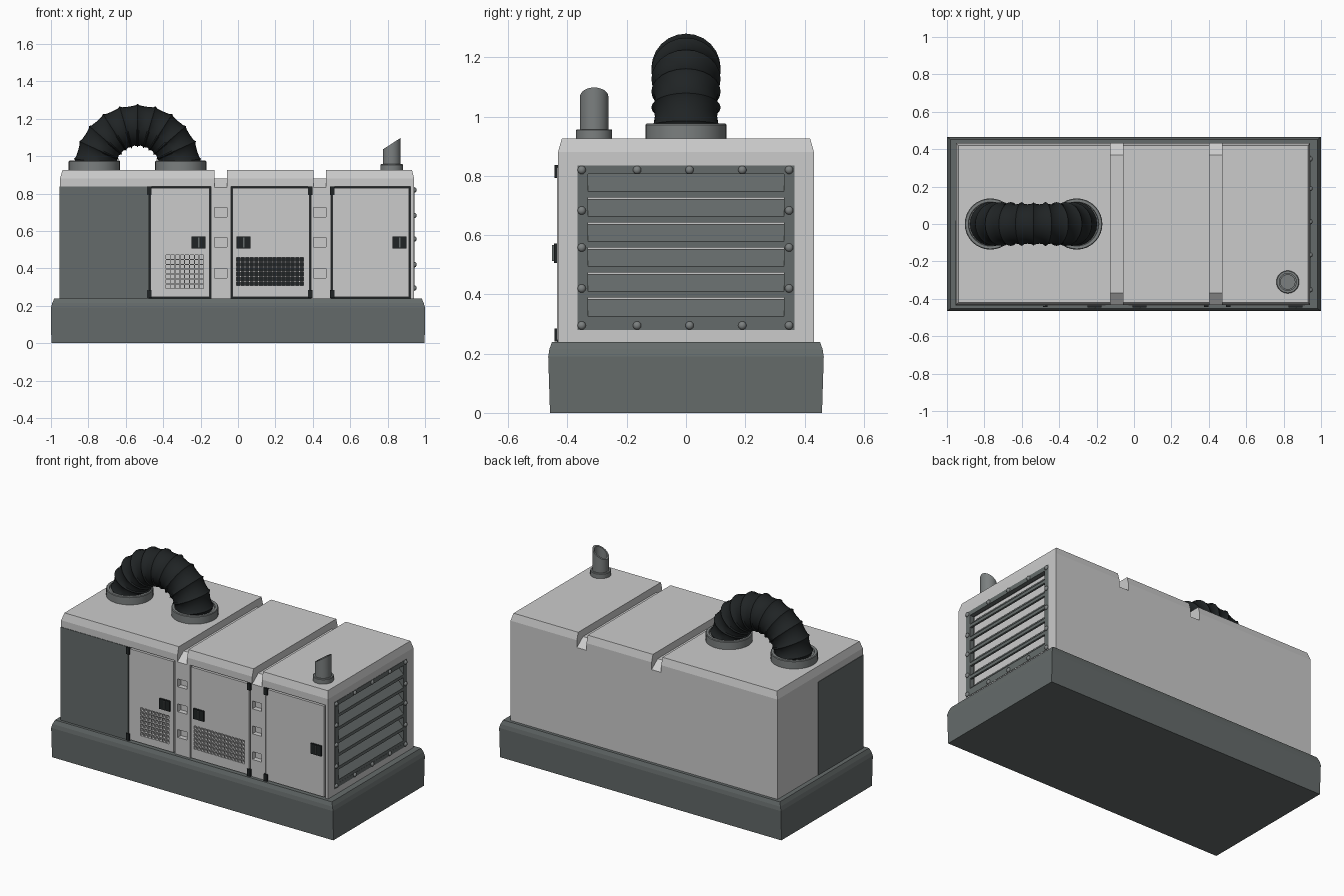
import bpy, bmesh, math
from mathutils import Vector, Matrix

if "Cube" in bpy.data.objects:
    bpy.data.objects.remove(bpy.data.objects["Cube"])


def material(name, rgb):
    m = bpy.data.materials.new(name)
    m.diffuse_color = (*rgb, 1)
    m.use_nodes = True
    m.node_tree.nodes["Principled BSDF"].inputs["Base Color"].default_value = m.diffuse_color
    return m


DARK = material("dark_grey", (0.13, 0.148, 0.146))
STEEL = material("steel_grey", (0.2, 0.215, 0.215))
BLACK = material("black", (0.014, 0.017, 0.018))


def finish(name, bm, mat=None, smooth=False):
    bmesh.ops.recalc_face_normals(bm, faces=bm.faces)
    me = bpy.data.meshes.new(name)
    bm.to_mesh(me)
    bm.free()
    ob = bpy.data.objects.new(name, me)
    bpy.context.collection.objects.link(ob)
    if mat:
        me.materials.append(mat)
    if smooth:
        bpy.ops.object.select_all(action='DESELECT')
        ob.select_set(True)
        bpy.context.view_layer.objects.active = ob
        bpy.ops.object.shade_smooth_by_angle(angle=math.radians(35))
    return ob


def loft(bm, rings, cap=True):
    vs = [[bm.verts.new(p) for p in r] for r in rings]
    n = len(vs[0])
    for a, b in zip(vs, vs[1:]):
        for i in range(n):
            bm.faces.new((a[i], a[(i + 1) % n], b[(i + 1) % n], b[i]))
    if cap:
        bm.faces.new(vs[0])
        bm.faces.new(vs[-1])


def rect(x0, x1, hy, z):
    return [(x0, -hy, z), (x1, -hy, z), (x1, hy, z), (x0, hy, z)]


def boxes(name, items, mat=None):
    bm = bmesh.new()
    for x0, x1, y0, y1, z0, z1 in items:
        loft(bm, [[(x0, y0, z), (x1, y0, z), (x1, y1, z), (x0, y1, z)] for z in (z0, z1)])
    return finish(name, bm, mat)


def circle(x, y, z, r, n=32):
    return [(x + r * math.cos(2 * math.pi * i / n), y + r * math.sin(2 * math.pi * i / n), z) for i in range(n)]


def cut(ob, cutter):
    m = ob.modifiers.new("cut", 'BOOLEAN')
    m.operation, m.solver, m.object = 'DIFFERENCE', 'EXACT', cutter
    bpy.context.view_layer.objects.active = ob
    bpy.ops.object.modifier_apply(modifier=m.name)
    bpy.data.objects.remove(cutter)


# Base skid
bm = bmesh.new()
loft(bm, [rect(-0.998, 0.998, 0.459, 0), rect(-1, 1, 0.465, 0.19),
          rect(-0.993, 0.993, 0.461, 0.215), rect(-0.982, 0.982, 0.452, 0.24)])
finish("base_skid", bm, DARK)

# Enclosure with bevelled roof edge
bm = bmesh.new()
loft(bm, [rect(-0.952, 0.942, 0.432, 0.2), rect(-0.952, 0.942, 0.432, 0.88),
          rect(-0.938, 0.93, 0.419, 0.926)])
body = finish("enclosure", bm)

# Roof channels, sloping down at both ends
CHANNELS = (-0.0925, 0.4375)
for cx in CHANNELS:
    bm = bmesh.new()
    prof = [(-0.5, 0.7825), (-0.37, 0.88), (0.37, 0.88), (0.5, 0.7825), (0.5, 1), (-0.5, 1)]
    loft(bm, [[(x, y, z) for y, z in prof] for x in (cx - 0.034, cx + 0.034)])
    cut(body, finish("channel_cutter", bm))

# Door recesses, pillar pockets and louver opening
DOORS = [(-0.475, -0.145), (-0.037, 0.39), (0.497, 0.922)]
cutters = [(a, b, -0.6, -0.395, 0.236, 0.837) for a, b in DOORS]
cutters += [(c - 0.033, c + 0.033, -0.6, -0.40, z - 0.025, z + 0.025)
            for c in CHANNELS for z in (0.70, 0.54, 0.375)]
cutters.append((0.88, 1.2, -0.366, 0.366, 0.28, 0.835))
cut(body, boxes("opening_cutter", cutters))

# Dark corner panel wrapping front and left side
boxes("corner_panel", [(-0.955, -0.475, -0.435, 0.02, 0.236, 0.837)], DARK)

# Doors with black seals
boxes("door_seals", [(a, b, -0.406, -0.394, 0.236, 0.837) for a, b in DOORS], BLACK)
doors = [boxes("door_%d" % (i + 1), [(a + 0.008, b - 0.008, -0.435, -0.405, 0.246, 0.829)])
         for i, (a, b) in enumerate(DOORS)]


def grille(door, x0, x1, z0, z1, nx, nz, back):
    px, pz = (x1 - x0) / nx, (z1 - z0) / nz
    cells = [(x0 + (i + 0.1) * px, x0 + (i + 0.9) * px, -0.5, back,
              z0 + (j + 0.1) * pz, z0 + (j + 0.9) * pz) for i in range(nx) for j in range(nz)]
    cut(door, boxes("vent_cutter", cells))


grille(doors[0], -0.388, -0.182, 0.29, 0.475, 8, 7, -0.413)
grille(doors[1], -0.01, 0.352, 0.305, 0.46, 15, 6, -0.40)

# Hinges and latches
boxes("hinges", [(x - 0.012, x + 0.012, -0.443, -0.41, z, z + 0.044)
                 for x in (-0.474, 0.385, 0.504) for z in (0.241, 0.793)], BLACK)
latch, bars = [], []
for x in (-0.211, 0.03, 0.864):
    latch.append((x - 0.037, x + 0.037, -0.446, -0.42, 0.506, 0.572))
    bars.append((x - 0.004, x + 0.004, -0.453, -0.44, 0.512, 0.566))
boxes("latch_plates", latch, BLACK)
boxes("latch_bars", bars, DARK)

# Louver frame and slats on the right end
Z0, Z1, N = 0.305, 0.812, 6
pitch = (Z1 - Z0) / N
frame = [(0.915, 0.944, s - 0.018, s + 0.018, 0.28, 0.835) for s in (-0.348, 0.348)]
frame += [(0.915, 0.944, -0.33, 0.33, 0.28, Z0), (0.915, 0.944, -0.33, 0.33, Z1 - 0.006, 0.835)]
boxes("louver_frame", frame, DARK)
bm = bmesh.new()
for i in range(N):
    z = Z0 + i * pitch
    prof = [(0.943, z), (0.943, z + 0.02), (0.888, z + 0.078), (0.882, z + 0.07), (0.93, z)]
    loft(bm, [[(x, y, pz) for x, pz in prof] for y in (-0.332, 0.332)])
finish("louver_slats", bm, DARK)

# Domed bolts round the louver frame
ys, zs = (-0.352, -0.165, 0.012, 0.19, 0.348), (0.295, 0.42, 0.558, 0.683, 0.82)
bm = bmesh.new()
for y in ys:
    for z in zs:
        if y in (ys[0], ys[-1]) or z in (zs[0], zs[-1]):
            bmesh.ops.create_uvsphere(bm, u_segments=12, v_segments=8, radius=0.014,
                                      matrix=Matrix.Translation((0.944, y, z)) @ Matrix.Diagonal((0.8, 1, 1, 1)))
finish("louver_bolts", bm, STEEL, True)

# Exhaust stack: collar and slant-cut hollow pipe
EX, EY = 0.822, -0.31
bm = bmesh.new()
loft(bm, [circle(EX, EY, 0.92, 0.061), circle(EX, EY, 0.954, 0.061), circle(EX, EY, 0.957, 0.058)])
finish("exhaust_collar", bm, STEEL, True)


def slant(r):
    return [(x, y, 1.067 + (x - EX) * 0.65) for x, y, z in circle(EX, EY, 0, r)]


bm = bmesh.new()
loft(bm, [circle(EX, EY, 0.93, 0.048), slant(0.048), slant(0.038), circle(EX, EY, 0.935, 0.038)])
finish("exhaust_pipe", bm, STEEL, True)

# Hose flanges
for side, x in (("left", -0.768), ("right", -0.306)):
    bm = bmesh.new()
    loft(bm, [circle(x, 0, 0.92, 0.137), circle(x, 0, 0.972, 0.137), circle(x, 0, 0.976, 0.133),
              circle(x, 0, 0.976, 0.118), circle(x, 0, 0.965, 0.115)])
    finish("hose_flange_" + side, bm, STEEL, True)

# Ribbed hose: half-circle sweep with ridges
CX, CZ, R, RIBS, SIDES = -0.537, 0.937, 0.226, 11, 24
rings = []
for k in range(RIBS):
    for f, r in ((0.0, 0.105), (0.38, 0.109), (0.5, 0.117), (0.62, 0.109)):
        t = math.pi * (k + f) / RIBS
        d = Vector((-math.cos(t), 0, math.sin(t)))
        c = Vector((CX, 0, CZ)) + d * R
        rings.append([c + d * r * math.cos(a) + Vector((0, r * math.sin(a), 0))
                      for a in (2 * math.pi * i / SIDES for i in range(SIDES))])
rings.append([Vector((2 * CX - p.x, p.y, p.z)) for p in rings[0]])
bm = bmesh.new()
loft(bm, rings)
finish("ribbed_hose", bm, BLACK, True)
